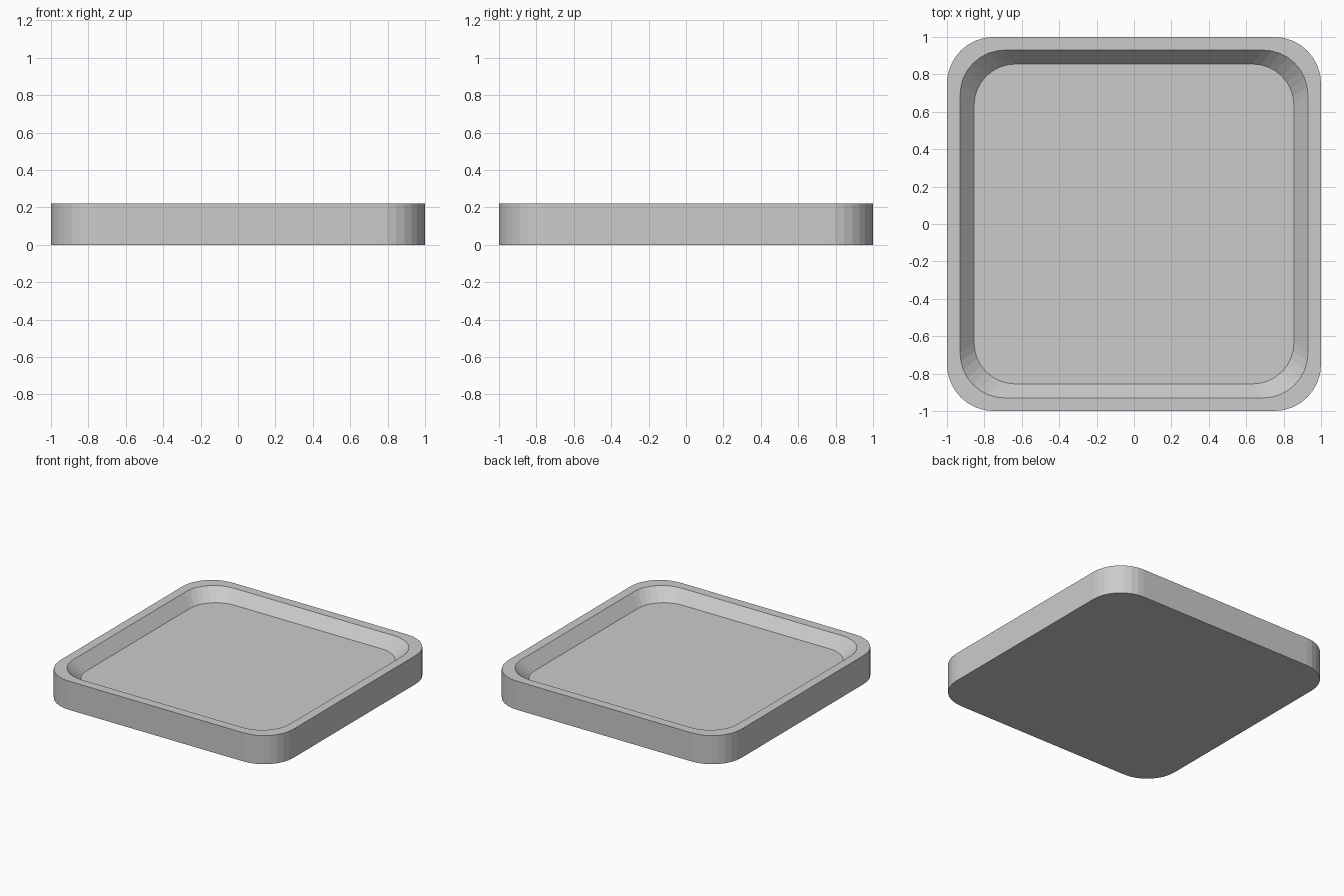
import bpy
import bmesh
from math import sin, cos, pi

cube = bpy.data.objects.get("Cube")
if cube:
    bpy.data.objects.remove(cube, do_unlink=True)

HEIGHT = 0.222
RECESS = 0.088
CORNER_STEPS = 8

grey = bpy.data.materials.new("light grey")
grey.use_nodes = True
colour = (0.6, 0.6, 0.6, 1)
grey.diffuse_color = colour
grey.node_tree.nodes["Principled BSDF"].inputs["Base Color"].default_value = colour


def rounded_square(bm, half, radius, z):
    """Ring of vertices around a square with rounded corners."""
    ring = []
    for corner, (sx, sy) in enumerate([(1, 1), (-1, 1), (-1, -1), (1, -1)]):
        for step in range(CORNER_STEPS + 1):
            a = (corner + step / CORNER_STEPS) * pi / 2
            x = sx * (half - radius) + radius * cos(a)
            y = sy * (half - radius) + radius * sin(a)
            ring.append(bm.verts.new((x, y, z)))
    return ring


def bridge(bm, lower, upper):
    n = len(lower)
    for i in range(n):
        j = (i + 1) % n
        bm.faces.new((lower[i], lower[j], upper[j], upper[i]))


# Tray: outer wall, flat rim, sloped inner wall and sunken floor
bm = bmesh.new()
rings = [
    rounded_square(bm, 1.0, 0.25, 0),
    rounded_square(bm, 1.0, 0.25, HEIGHT),
    rounded_square(bm, 0.93, 0.24, HEIGHT),
    rounded_square(bm, 0.855, 0.22, HEIGHT - RECESS),
]
for lower, upper in zip(rings, rings[1:]):
    bridge(bm, lower, upper)
bm.faces.new(rings[0][::-1])
bm.faces.new(rings[-1])
bmesh.ops.recalc_face_normals(bm, faces=bm.faces)

mesh = bpy.data.meshes.new("tray")
bm.to_mesh(mesh)
bm.free()
mesh.materials.append(grey)
tray = bpy.data.objects.new("tray", mesh)
bpy.context.collection.objects.link(tray)
